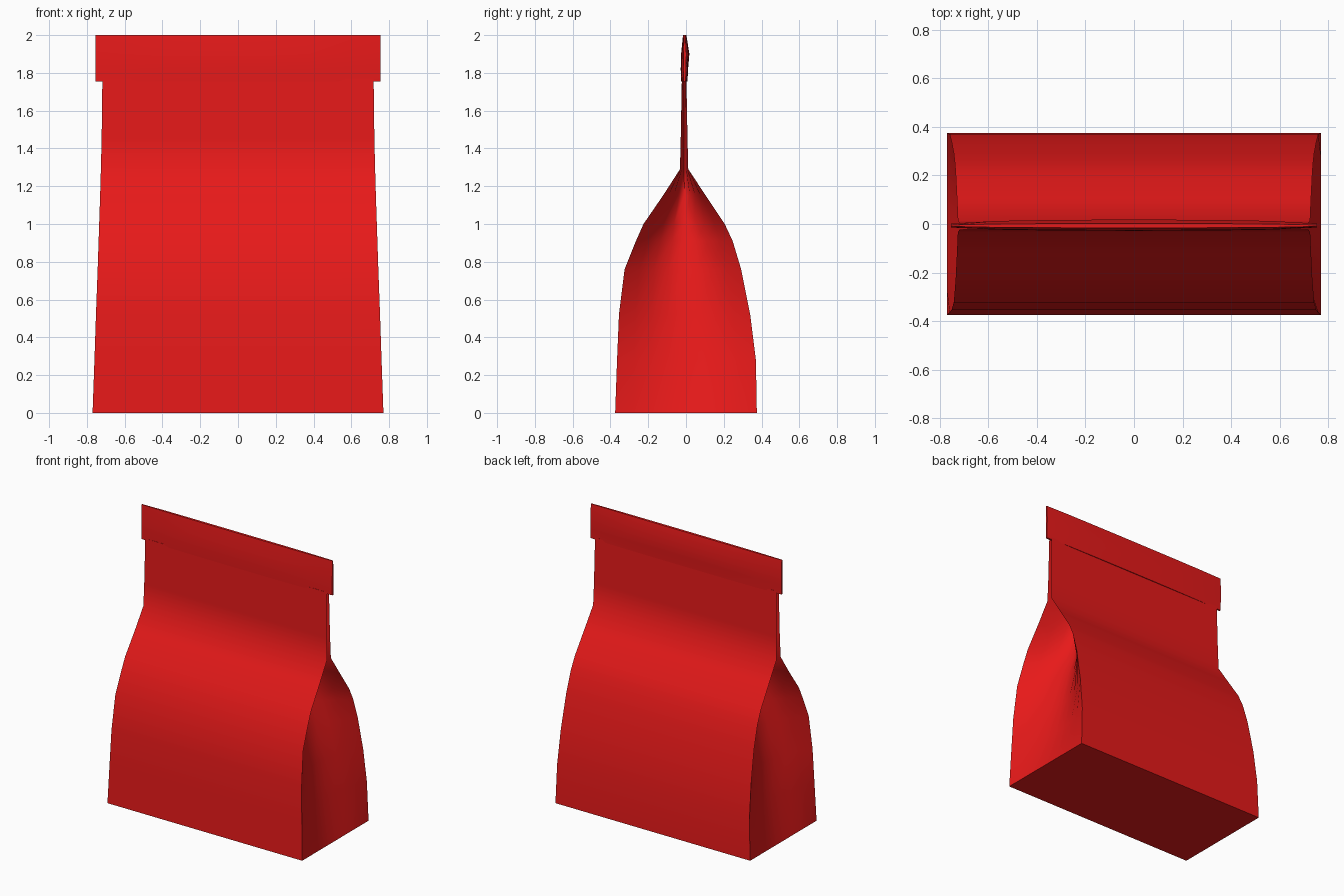
import bpy, bmesh, math

if "Cube" in bpy.data.objects:
    bpy.data.objects.remove(bpy.data.objects["Cube"])

red = bpy.data.materials.new("red_paper")
red.diffuse_color = (0.8, 0.01, 0.01, 1)
red.use_nodes = True
red.node_tree.nodes["Principled BSDF"].inputs["Base Color"].default_value = red.diffuse_color


def loft(name, rings, angle):
    """Skin closed rings of equal length and cap both ends."""
    bm = bmesh.new()
    rows = [[bm.verts.new(p) for p in ring] for ring in rings]
    n = len(rows[0])
    for a, b in zip(rows, rows[1:]):
        for i in range(n):
            j = (i + 1) % n
            bm.faces.new((a[i], a[j], b[j], b[i]))
    bm.faces.new(rows[0][::-1])
    bm.faces.new(rows[-1])
    bmesh.ops.recalc_face_normals(bm, faces=bm.faces[:])
    mesh = bpy.data.meshes.new(name)
    bm.to_mesh(mesh)
    bm.free()
    mesh.materials.append(red)
    obj = bpy.data.objects.new(name, mesh)
    bpy.context.collection.objects.link(obj)
    bpy.ops.object.select_all(action='DESELECT')
    obj.select_set(True)
    bpy.context.view_layer.objects.active = obj
    bpy.ops.object.shade_smooth_by_angle(angle=math.radians(angle))
    return obj


# Bag body: z, half width, front y, back y, gusset fold depth
levels = [
    (0.00, 0.770, -0.375, 0.375, 0.00),
    (0.28, 0.760, -0.365, 0.370, 0.08),
    (0.52, 0.752, -0.355, 0.340, 0.13),
    (0.76, 0.743, -0.325, 0.292, 0.18),
    (0.91, 0.738, -0.265, 0.247, 0.22),
    (1.00, 0.735, -0.225, 0.205, 0.24),
    (1.15, 0.730, -0.122, 0.105, 0.27),
    (1.29, 0.726, -0.032, 0.012, 0.29),
    (1.45, 0.722, -0.028, 0.008, 0.29),
    (1.77, 0.718, -0.022, 0.002, 0.29),
]
COLS, FOLDS = 6, 8


def bag_ring(z, w, front, back, depth):
    ring = [(-w + 2 * w * i / COLS, front, z) for i in range(COLS)]
    half = []
    for i in range(FOLDS):
        t = i / FOLDS
        half.append((w - depth * math.sin(math.pi * t), front + (back - front) * t, z))
    ring += half
    ring += [(w - 2 * w * i / COLS, back, z) for i in range(COLS)]
    # opposite gusset, walked back to front
    for i in range(FOLDS):
        t = i / FOLDS
        ring.append((-w + depth * math.sin(math.pi * t), back + (front - back) * t, z))
    return ring


loft("bag_body", [bag_ring(*lv) for lv in levels], 50)


# Folded top band: slightly thicker in the middle, thin at the ends
def band_ring(z, front, back):
    w, mid = 0.755, -0.007
    xs = [-w + 2 * w * i / 8 for i in range(9)]
    swell = [0.35 + 0.65 * (1 - (x / w) ** 2) ** 0.5 for x in xs]
    ring = [(x, mid + (front - mid) * s, z) for x, s in zip(xs, swell)]
    ring += [(x, mid + (back - mid) * s, z) for x, s in zip(xs[::-1], swell[::-1])]
    return ring


band = [(1.755, -0.026, 0.008), (1.82, -0.028, 0.011),
        (1.90, -0.026, 0.018), (2.00, -0.016, 0.002)]
loft("folded_top", [band_ring(*b) for b in band], 40)
